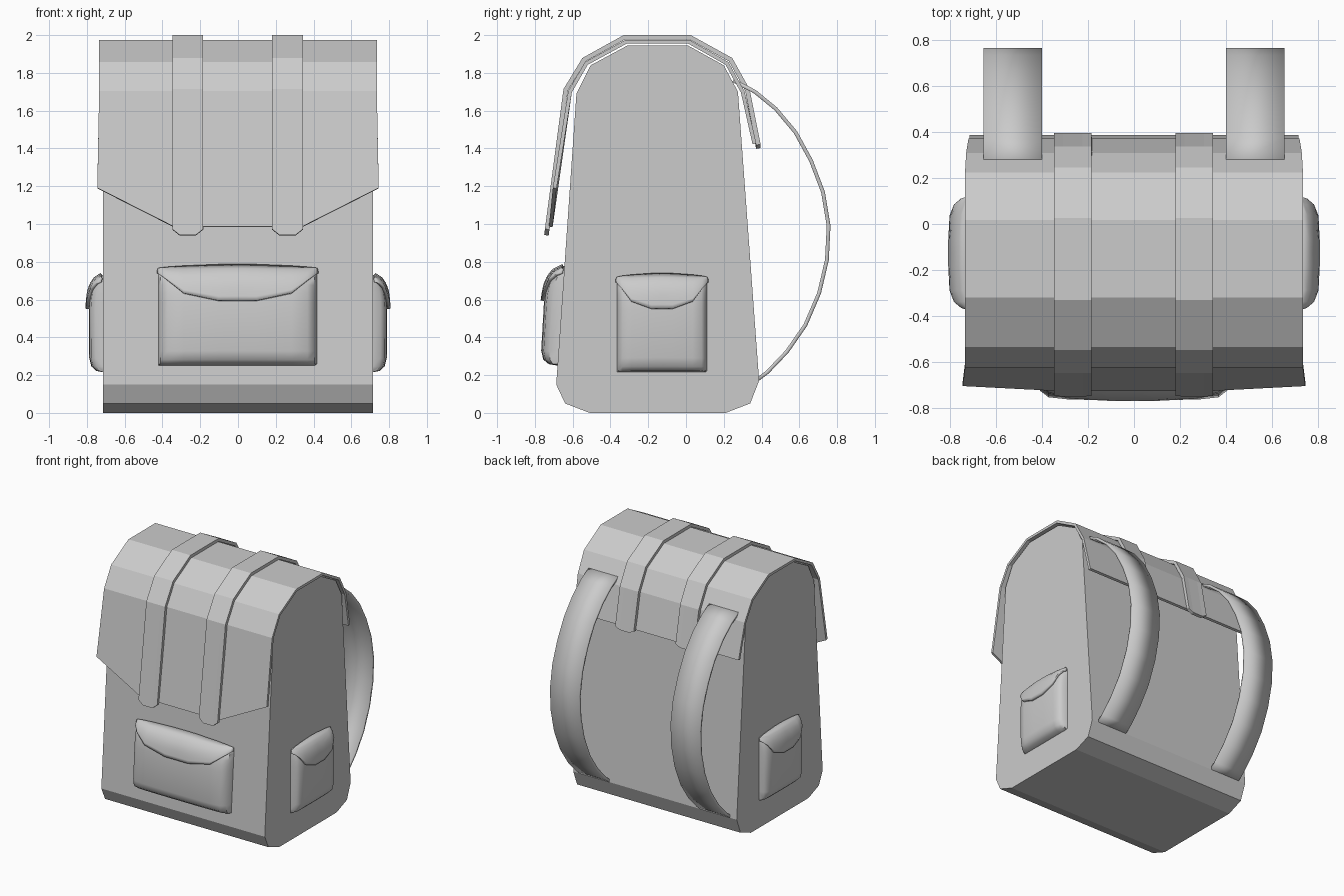
import bpy, math

if "Cube" in bpy.data.objects:
    bpy.data.objects.remove(bpy.data.objects["Cube"])


def make(name, verts, faces, thick=0, smooth=False):
    me = bpy.data.meshes.new(name)
    me.from_pydata(verts, [], faces)
    ob = bpy.data.objects.new(name, me)
    bpy.context.collection.objects.link(ob)
    bpy.context.view_layer.objects.active = ob
    ob.select_set(True)
    bpy.ops.object.mode_set(mode='EDIT')
    bpy.ops.mesh.select_all(action='SELECT')
    bpy.ops.mesh.normals_make_consistent(inside=False)
    bpy.ops.object.mode_set(mode='OBJECT')
    if smooth:
        bpy.ops.object.shade_smooth_by_angle(angle=math.radians(40))
    if thick:
        m = ob.modifiers.new("thickness", 'SOLIDIFY')
        m.thickness, m.offset, m.use_even_offset = thick, 0, True
    ob.select_set(False)
    return ob


def sheet(name, rows, thick=0, smooth=False):
    """Quad grid through equally long rows of points."""
    n = len(rows[0])
    faces = [(r * n + c, r * n + c + 1, (r + 1) * n + c + 1, (r + 1) * n + c)
             for r in range(len(rows) - 1) for c in range(n - 1)]
    return make(name, [p for row in rows for p in row], faces, thick, smooth)


def interp(table, x):
    for (a, fa), (b, fb) in zip(table, table[1:]):
        if x <= b:
            return fa + (fb - fa) * max(0, x - a) / (b - a)
    return table[-1][1]


# Body: side profile (y, z) extruded across x
prof = [(-.51, 0), (.21, 0), (.34, .05), (.387, .17), (.275, 1.70), (.20, 1.84),
        (.01, 1.945), (-.31, 1.945), (-.505, 1.84), (-.58, 1.69), (-.687, .15), (-.64, .05)]
n = len(prof)
make("body", [(x, y, z) for x in (-.715, .715) for y, z in prof],
     [tuple(range(n)), tuple(range(n, 2 * n))] +
     [(i, (i + 1) % n, (i + 1) % n + n, i + n) for i in range(n)])

# Top flap: draped sheet with a pointed front edge
drape = [(.362, 1.425, .72), (.30, 1.70, .73), (.217, 1.85, .735), (.015, 1.965, .735),
         (-.317, 1.965, .735), (-.528, 1.85, .735), (-.614, 1.70, .735)]
rows = [[(x, y, z) for x in (-w, -.34, .34, w)] for y, z, w in drape]
rows.append([(-.745, -.695, 1.19), (-.34, -.716, .985), (.34, -.716, .985), (.745, -.695, 1.19)])
sheet("top_flap", rows, .02)

# Two closure straps lying over the flap, with rounded ends
path = [(.325, 1.71), (.236, 1.87), (.022, 1.988), (-.327, 1.988), (-.54, 1.87), (-.637, 1.71)]
for side, cx in (("left", -.266), ("right", .262)):
    xs = [cx - .082, cx - .042, cx + .042, cx + .082]
    rows = [[(x, .383, 1.42 if i in (0, 3) else 1.40) for i, x in enumerate(xs)]]
    rows += [[(x, y, z) for x in xs] for y, z in path]
    rows.append([(x, -.735 if i in (0, 3) else -.739, .972 if i in (0, 3) else .94)
                 for i, x in enumerate(xs)])
    sheet("closure_strap_" + side, rows, .024)

# Shoulder straps: curved bands on the back
arc = [(.25, 1.76), (.365, 1.70), (.475, 1.61), (.58, 1.485), (.662, 1.335), (.725, 1.17),
       (.755, .99), (.746, .81), (.705, .635), (.632, .465), (.535, .325), (.43, .215), (.37, .17)]
for side, s in (("left", -1), ("right", 1)):
    sheet("shoulder_strap_" + side, [[(s * x, y, z) for x in (.40, .655)] for y, z in arc], .02, True)

# Pockets: puffed pouch and overlapping lid in (u, height fraction, depth fraction)
across = [(0, 1), (.24, 1), (.68, .96), (.88, .86), (.97, .55), (1, 0)]
upward = [(0, 0), (.015, .5), (.06, .82), (.15, .97), (.65, 1), (.75, .96),
          (.83, .88), (.90, .72), (.96, .45), (1, 0)]
lid_edge = [(0, .65), (.24, .65), (.68, .735), (1, .955)]
cols = [-u for u, _ in across[:0:-1]] + [0] + [u for u, _ in across[1:]]


def pocket(name, place):
    def puff(u, t):
        return interp(across, abs(u)) * interp(upward, t)

    def bow(u, t):
        return t - .035 * u * u * t
    sheet(name, [[place(u, bow(u, t), puff(u, t), 0) for u in cols] for t, _ in upward], 0, True)
    rows = []
    for k in range(9):
        row = []
        for u in cols:
            low = interp(lid_edge, abs(u))
            t = low + (1 - low) * k / 8
            row.append(place(u, bow(u, t), puff(u, t), .009))
        rows.append(row)
    sheet(name + "_lid", rows, .018, True)


def front(u, t, d, lift):
    z = .25 + .53 * t
    return (-.002 + .42 * u, -.695 + .068 * z - .097 * d - lift, z)


pocket("front_pocket", front)
for side, s in (("left", -1), ("right", 1)):
    pocket("side_pocket_" + side, lambda u, t, d, lift, s=s:
           (s * (.713 + .077 * d + lift), -.127 + .238 * u, .215 + .518 * t))
